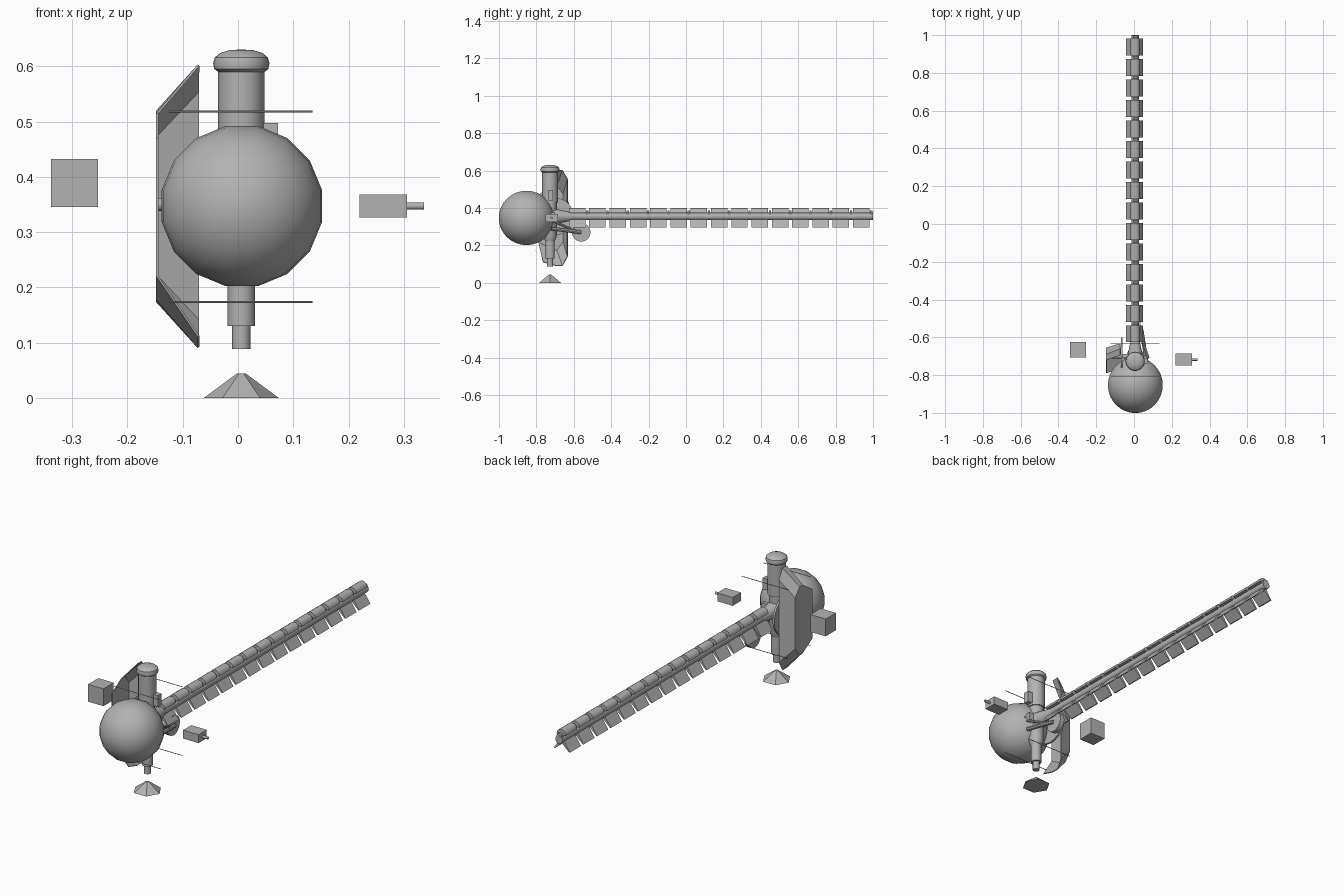
import bpy, bmesh
from math import radians, pi, cos, sin
from mathutils import Vector, Matrix

if "Cube" in bpy.data.objects:
    bpy.data.objects.remove(bpy.data.objects["Cube"])

grey = bpy.data.materials.new("plain_grey")
grey.use_nodes = True
COLOUR = (0.45, 0.45, 0.45, 1)
grey.diffuse_color = COLOUR
grey.node_tree.nodes["Principled BSDF"].inputs["Base Color"].default_value = COLOUR

CX, HUB_Y, BEAM_Z = 0.006, -0.727, 0.355


def finish(name, bm, smooth=True):
    bmesh.ops.recalc_face_normals(bm, faces=bm.faces)
    mesh = bpy.data.meshes.new(name)
    bm.to_mesh(mesh)
    bm.free()
    mesh.materials.append(grey)
    ob = bpy.data.objects.new(name, mesh)
    bpy.context.collection.objects.link(ob)
    if smooth:
        bpy.ops.object.select_all(action='DESELECT')
        ob.select_set(True)
        bpy.context.view_layer.objects.active = ob
        bpy.ops.object.shade_smooth_by_angle(angle=radians(35))
    return ob


def box(name, low, high):
    low, high = Vector(low), Vector(high)
    bm = bmesh.new()
    bmesh.ops.create_cube(bm, size=1)
    bmesh.ops.scale(bm, vec=high - low, verts=bm.verts)
    bmesh.ops.translate(bm, vec=(low + high) / 2, verts=bm.verts)
    return finish(name, bm, False)


def rod(name, a, b, r1, r2=None, sides=16):
    """Cylinder or cone from point a to point b."""
    a, b = Vector(a), Vector(b)
    bm = bmesh.new()
    turn = (b - a).to_track_quat('Z', 'Y').to_matrix().to_4x4()
    bmesh.ops.create_cone(bm, cap_ends=True, segments=sides, radius1=r1,
                          radius2=r1 if r2 is None else r2, depth=(b - a).length,
                          matrix=Matrix.Translation((a + b) / 2) @ turn)
    return finish(name, bm)


def lathe(name, profile, sides=24):
    """Upright turned part from (radius, height) pairs."""
    bm = bmesh.new()
    rings = [[bm.verts.new((CX + r * cos(2 * pi * i / sides),
                            HUB_Y + r * sin(2 * pi * i / sides), z))
              for i in range(sides)] for r, z in profile]
    for lo, hi in zip(rings, rings[1:]):
        for i in range(sides):
            j = (i + 1) % sides
            bm.faces.new((lo[i], lo[j], hi[j], hi[i]))
    bm.faces.new(rings[0])
    bm.faces.new(rings[-1])
    return finish(name, bm)


def prism(bm, section, y0, y1):
    """Extrude an (x, z) section along y."""
    a, b = ([bm.verts.new((x, y, z)) for x, z in section] for y in (y0, y1))
    bm.faces.new(a)
    bm.faces.new(b)
    for i in range(len(a)):
        j = (i + 1) % len(a)
        bm.faces.new((a[i], a[j], b[j], b[i]))


# Large ball, pole pointing forward
bm = bmesh.new()
bmesh.ops.create_uvsphere(bm, u_segments=16, v_segments=16, radius=0.148,
                          matrix=Matrix.Translation((0.007, -0.853, 0.347))
                          @ Matrix.Rotation(radians(90), 4, 'X')
                          @ Matrix.Rotation(radians(11.25), 4, 'Z'))
finish("front_ball", bm)

# Upright tube, domed cap, stepped lower tube and hub
lathe("upper_tube", [(0.042, 0.43), (0.042, 0.592)])
lathe("domed_cap", [(0.042, 0.59), (0.049, 0.595), (0.051, 0.605), (0.048, 0.616),
                    (0.038, 0.624), (0.022, 0.629), (0.006, 0.63)])
lathe("hub", [(0.025, 0.22), (0.036, 0.25), (0.036, 0.43)], 16)
lathe("lower_tube", [(0.0165, 0.088), (0.0165, 0.13), (0.025, 0.13), (0.025, 0.23)])

# Six-sided foot, detached below
lathe("foot_cone", [(0.0675, 0), (0.008, 0.044)], 6)

# Detached boxes on both sides
box("right_box", (-0.338, -0.706, 0.345), (-0.253, -0.625, 0.432))
box("left_box", (0.22, -0.75, 0.326), (0.306, -0.685, 0.368))
rod("left_box_nozzle", (0.306, -0.718, 0.347), (0.337, -0.718, 0.347), 0.0065)

# Four thin cross rods
for y in (-0.633, -0.807):
    for z in (0.173, 0.518):
        rod("cross_rod", (-0.125, y, z), (0.135, y, z), 0.0018, sides=6)

# Faceted side shield: an inner and an outer edge bridged, with a closed side wall
inner = [(-0.765, 0.57), (-0.695, 0.603), (-0.66, 0.603), (-0.632, 0.555),
         (-0.632, 0.14), (-0.66, 0.09), (-0.695, 0.09), (-0.765, 0.11)]
outer = [(-0.79, 0.47), (-0.72, 0.515), (-0.69, 0.52), (-0.655, 0.475),
         (-0.655, 0.22), (-0.69, 0.173), (-0.72, 0.178), (-0.79, 0.22)]
bm = bmesh.new()
edge_in = [bm.verts.new((-0.073, y, z)) for y, z in inner]
edge_out = [bm.verts.new((-0.148, y, z)) for y, z in outer]
for i in range(1, len(inner) - 1):
    bm.faces.new((edge_in[i], edge_in[i + 1], edge_out[i + 1], edge_out[i])) \
        if i < len(inner) - 2 else None
bm.faces.new((edge_in[-2], edge_in[-1], edge_out[-1], edge_out[-2]))
bm.faces.new(edge_out)
shield = finish("side_shield", bm, False)
thick = shield.modifiers.new("thickness", 'SOLIDIFY')
thick.thickness = 0.004
rod("shield_mount", (-0.148, -0.70, 0.35), (CX, -0.70, 0.35), 0.012)
rod("shield_disc", (-0.07, -0.70, 0.355), (-0.06, -0.70, 0.355), 0.1, sides=20)

# Fittings around the hub
box("upper_block", (0.04, -0.738, 0.44), (0.072, -0.71, 0.497))
box("side_block", (0.03, -0.76, 0.335), (0.07, -0.70, 0.375))
rod("side_pin", (0.07, -0.73, 0.355), (0.08, -0.73, 0.355), 0.008)
rod("beam_socket", (CX, -0.72, BEAM_Z), (CX, -0.6, BEAM_Z), 0.045, 0.02)
rod("wheel_arm", (0.065, -0.72, 0.29), (0.04, -0.56, 0.27), 0.01, sides=8)
rod("wheel_brace", (0.075, -0.71, 0.33), (0.04, -0.60, 0.28), 0.007, sides=8)
rod("wheel", (0.01, -0.56, 0.27), (0.035, -0.56, 0.27), 0.05)

# Long rear beam with repeated covers and tent plates
rod("beam_spine", (CX, -0.7, BEAM_Z), (CX, 1, BEAM_Z), 0.02)
PITCH, LENGTH, COUNT = 0.1085, 0.088, 15
covers, plates = bmesh.new(), bmesh.new()
arch = [(CX + 0.026 * cos(pi * i / 8), 0.374 + 0.026 * sin(pi * i / 8)) for i in range(9)]
tent = [(-0.045, 0.295), (-0.012, 0.345), (0.012, 0.345), (0.045, 0.295),
        (0.04, 0.295), (0, 0.332), (-0.04, 0.295)]
tent = [(x + 0.003, z) for x, z in tent]
for k in range(COUNT):
    start = 0.893 - k * PITCH
    prism(covers, arch, start, start + LENGTH)
    prism(plates, tent, start, start + LENGTH)
    rod("beam_joint", (CX, start + LENGTH + 0.004, 0.37),
        (CX, start + LENGTH + 0.016, 0.37), 0.016, sides=10)
finish("beam_covers", covers)
finish("beam_plates", plates, False)
